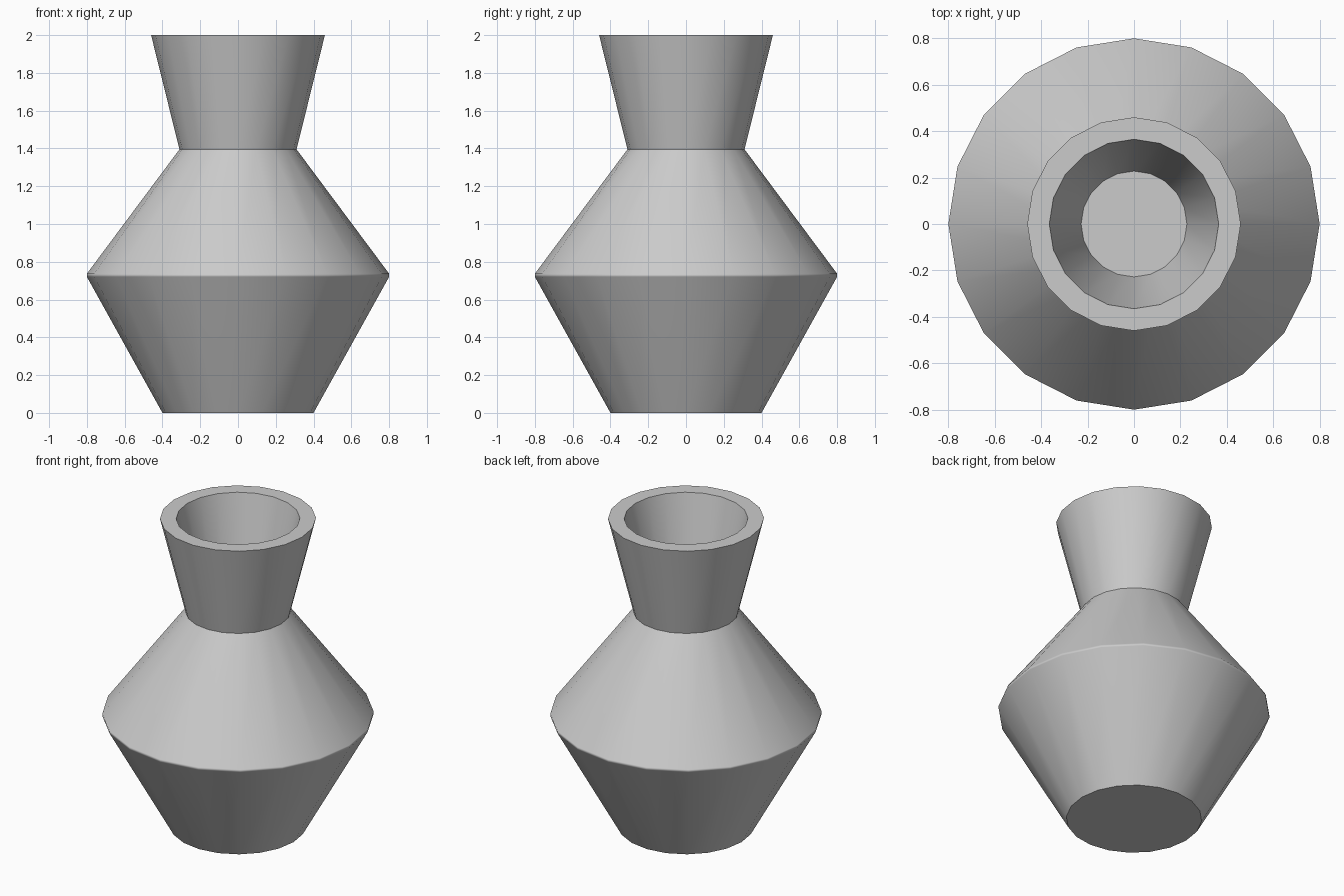
import bpy
import math

SIDES = 20

cube = bpy.data.objects.get("Cube")
if cube:
    bpy.data.objects.remove(cube, do_unlink=True)

# Plain grey clay
clay = bpy.data.materials.new("grey clay")
clay.use_nodes = True
grey = (0.6, 0.6, 0.6, 1.0)
clay.diffuse_color = grey
bsdf = next(n for n in clay.node_tree.nodes if n.type == 'BSDF_PRINCIPLED')
bsdf.inputs["Base Color"].default_value = grey


def lathe(name, profile, material):
    """Turn (radius, height) points into a solid capped at both ends."""
    verts = [(r * math.cos(math.tau * i / SIDES), r * math.sin(math.tau * i / SIDES), z)
             for r, z in profile for i in range(SIDES)]
    faces = [tuple(reversed(range(SIDES)))]
    for ring in range(len(profile) - 1):
        a, b = ring * SIDES, (ring + 1) * SIDES
        for i in range(SIDES):
            j = (i + 1) % SIDES
            faces.append((a + i, a + j, b + j, b + i))
    last = (len(profile) - 1) * SIDES
    faces.append(tuple(range(last, last + SIDES)))
    mesh = bpy.data.meshes.new(name)
    mesh.from_pydata(verts, [], faces)
    mesh.materials.append(material)
    obj = bpy.data.objects.new(name, mesh)
    bpy.context.collection.objects.link(obj)
    return obj


# Foot, softened belly edge, shoulder, neck, flared rim, then the inside
vase = lathe("vase", [
    (0.40, 0.0),
    (0.80, 0.72),
    (0.80, 0.737),
    (0.31, 1.395),
    (0.46, 2.0),
    (0.365, 2.0),
    (0.228, 1.4),
], clay)

# Smooth walls with sharp neck, rim and foot
bpy.ops.object.select_all(action='DESELECT')
vase.select_set(True)
bpy.context.view_layer.objects.active = vase
bpy.ops.object.shade_smooth_by_angle(angle=math.radians(42))
weighted = vase.modifiers.new("even shading", 'WEIGHTED_NORMAL')
weighted.keep_sharp = True
